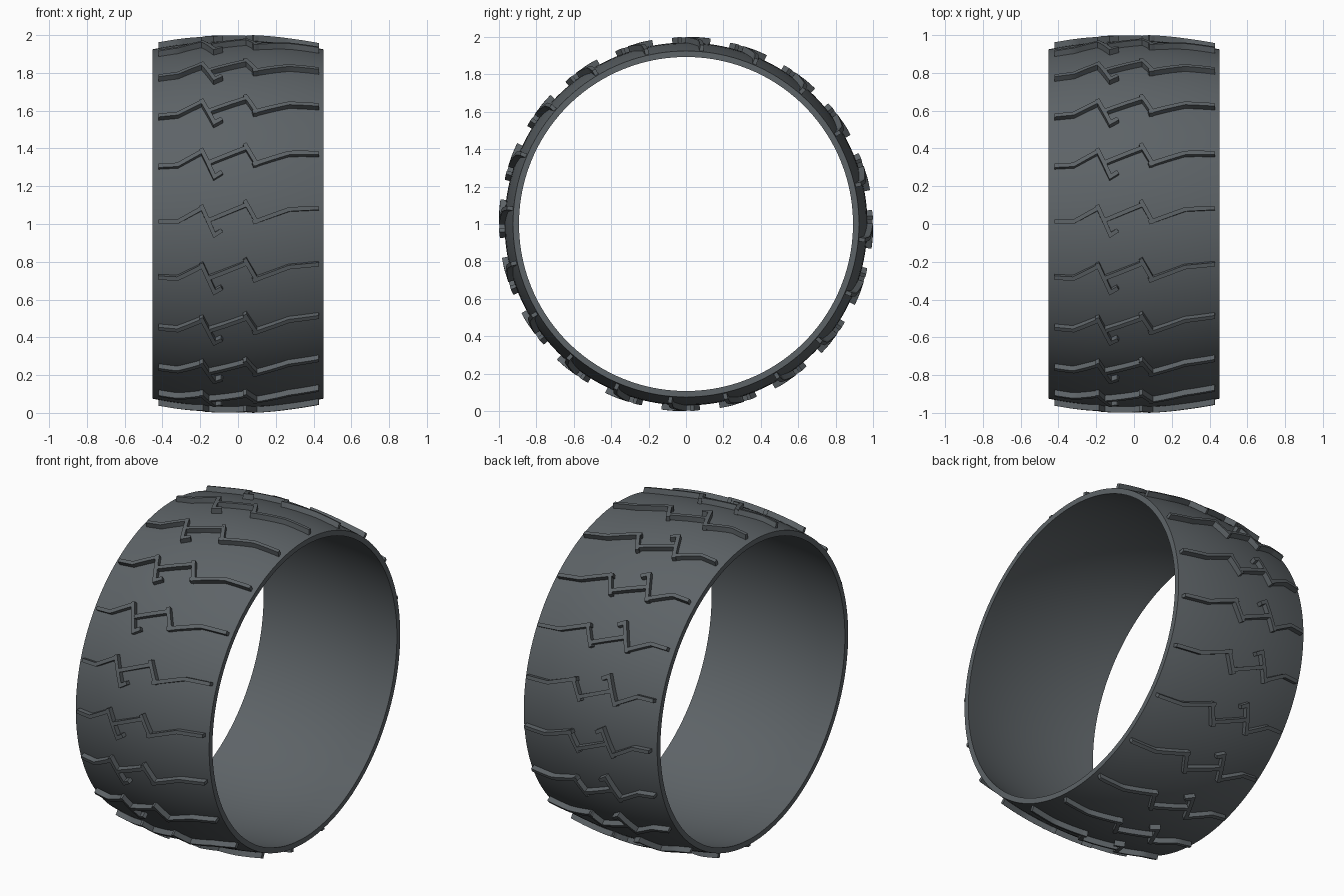
import bpy, bmesh, math
from mathutils import Vector

if "Cube" in bpy.data.objects:
    bpy.data.objects.remove(bpy.data.objects["Cube"])

HALF = 0.452      # half width of the tyre
COUNT = 20        # tread marks around the tyre
SEGS = 160

rubber = bpy.data.materials.new("dark_rubber")
rubber.diffuse_color = (0.11, 0.125, 0.135, 1)
rubber.use_nodes = True
rubber.node_tree.nodes["Principled BSDF"].inputs["Base Color"].default_value = rubber.diffuse_color


def crown(x):
    """Radius of the bulging outer surface at x."""
    return 0.97 - 0.045 * (x / HALF) ** 2


def place(x, r, a):
    """Axis along x, angle measured from the front (-y) upwards."""
    return Vector((x, -r * math.cos(a), 1 + r * math.sin(a)))


def finish(bm, name):
    bmesh.ops.recalc_face_normals(bm, faces=bm.faces)
    me = bpy.data.meshes.new(name)
    bm.to_mesh(me)
    bm.free()
    ob = bpy.data.objects.new(name, me)
    bpy.context.collection.objects.link(ob)
    me.materials.append(rubber)
    bpy.ops.object.select_all(action='DESELECT')
    ob.select_set(True)
    bpy.context.view_layer.objects.active = ob
    bpy.ops.object.shade_smooth_by_angle(angle=math.radians(30))
    return ob


# Thin carcass: outer crown and an inner skin following it, revolved
xs = [-HALF + 2 * HALF * i / 16 for i in range(17)]
profile = [(x, crown(x)) for x in xs] + [(x, crown(x) - 0.032) for x in reversed(xs)]
bm = bmesh.new()
rings = [[bm.verts.new(place(x, r, 2 * math.pi * s / SEGS)) for x, r in profile]
         for s in range(SEGS)]
n = len(profile)
for s in range(SEGS):
    a, b = rings[s], rings[(s + 1) % SEGS]
    for i in range(n):
        j = (i + 1) % n
        bm.faces.new((a[i], a[j], b[j], b[i]))
finish(bm, "tyre_carcass")

# One zigzag tread mark as centre lines (x, distance around the tyre)
strokes = [
    [(-0.42, 0.013), (-0.32, 0.013), (-0.195, 0.082)],
    [(-0.195, 0.1), (-0.125, -0.058), (-0.085, -0.033)],
    [(-0.15, 0.022), (0.045, 0.102)],
    [(0.035, 0.125), (0.103, 0.004)],
    [(0.078, 0.008), (0.27, 0.078), (0.428, 0.088)],
]


def resample(pts, step=0.03):
    out = []
    for p, q in zip(pts, pts[1:]):
        p, q = Vector(p), Vector(q)
        k = max(1, round((q - p).length / step))
        out += [p.lerp(q, i / k) for i in range(k)]
    return out + [Vector(pts[-1])]


def add_stroke(bm, pts, turn, width=0.022, height=0.031):
    """Raised rib of rectangular section wrapped onto the crown."""
    pts = resample(pts)
    sections = []
    for i, p in enumerate(pts):
        d0 = (p - pts[i - 1]).normalized() if i else (pts[1] - p).normalized()
        d1 = (pts[i + 1] - p).normalized() if i < len(pts) - 1 else d0
        t = (d0 + d1).normalized()
        side = Vector((-t.y, t.x)) * (width / 2 / max(0.5, t.dot(d0)))
        sec = []
        for sgn, h in ((-1, -0.01), (1, -0.01), (1, height), (-1, height)):
            q = p + side * sgn
            sec.append(bm.verts.new(place(q.x, crown(q.x) + h, turn + q.y / 0.985)))
        sections.append(sec)
    for a, b in zip(sections, sections[1:]):
        for i in range(4):
            j = (i + 1) % 4
            bm.faces.new((a[i], a[j], b[j], b[i]))
    bm.faces.new(sections[0])
    bm.faces.new(sections[-1])


# Tread marks repeated around the tyre
bm = bmesh.new()
for k in range(COUNT):
    for s in strokes:
        add_stroke(bm, s, 2 * math.pi * k / COUNT)
finish(bm, "tread_ribs")
